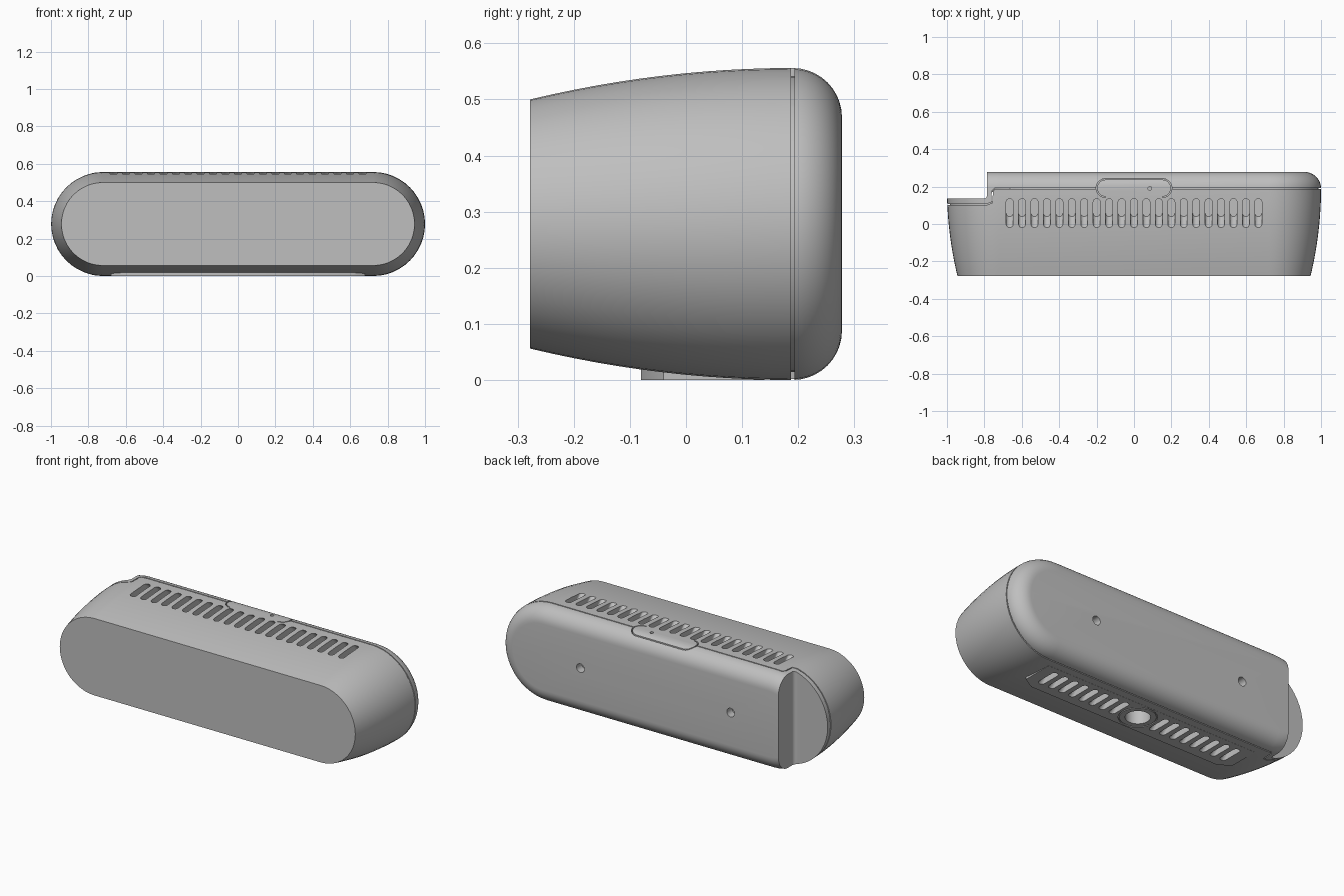
import bpy, bmesh
from math import sin, cos, pi, radians
from mathutils import Vector

if "Cube" in bpy.data.objects:
    bpy.data.objects.remove(bpy.data.objects["Cube"])

grey = bpy.data.materials.new("plain_grey")
grey.use_nodes = True
COLOUR = (0.52, 0.52, 0.52, 1)
grey.diffuse_color = COLOUR
grey.node_tree.nodes["Principled BSDF"].inputs["Base Color"].default_value = COLOUR

MID_Z, HALF, RADIUS, BACK = 0.278, 0.722, 0.278, 0.278
SEAM_Y, PITCH = 0.19, 0.0665


def make(name, bm):
    bmesh.ops.recalc_face_normals(bm, faces=bm.faces)
    mesh = bpy.data.meshes.new(name)
    bm.to_mesh(mesh)
    bm.free()
    mesh.materials.append(grey)
    obj = bpy.data.objects.new(name, mesh)
    bpy.context.collection.objects.link(obj)
    return obj


def loft(bm, rings):
    """Skin a list of closed rings and cap both ends."""
    loops = [[bm.verts.new(p) for p in ring] for ring in rings]
    n = len(loops[0])
    for a, b in zip(loops, loops[1:]):
        for i in range(n):
            bm.faces.new((a[i], a[(i + 1) % n], b[(i + 1) % n], b[i]))
    bm.faces.new(loops[0])
    bm.faces.new(loops[-1])


def stadium(half, r, n=24):
    """Outline of a capsule lying along its first axis."""
    pts = []
    for side in (1, -1):
        for i in range(n + 1):
            a = side * pi / 2 - pi / 2 * (1 + side) + pi * i / n
            a = -pi / 2 + pi * i / n + (0 if side == 1 else pi)
            pts.append((side * half + r * cos(a), r * sin(a)))
    return pts


def circle(r, n=32):
    return [(r * cos(2 * pi * i / n), r * sin(2 * pi * i / n)) for i in range(n)]


def plan_prism(bm, outline, z0, z1, shift=0.0):
    """Extrude an xy outline in z, optionally slanting in y."""
    loft(bm, [[(x, y, z0) for x, y in outline],
              [(x, y + shift, z1) for x, y in outline]])


def depth_prism(bm, outline, cx, y0, y1):
    """Extrude an xz outline in y."""
    loft(bm, [[(cx + x, y, MID_Z + z) for x, z in outline] for y in (y0, y1)])


def ribbon(path, w=0.003):
    """Thin closed outline following an open xy path."""
    pts = [Vector(p) for p in path]
    left, right = [], []
    for i, p in enumerate(pts):
        t = (pts[min(i + 1, len(pts) - 1)] - pts[max(i - 1, 0)]).normalized()
        nrm = Vector((-t.y, t.x)) * w
        left.append(tuple(p + nrm))
        right.append(tuple(p - nrm))
    return left + right[::-1]


def combine(target, bm, operation):
    tool = make("helper", bm)
    tool.hide_render = True
    mod = target.modifiers.new("combine", "BOOLEAN")
    mod.operation, mod.solver, mod.object = operation, "EXACT", tool
    bpy.context.view_layer.objects.active = target
    bpy.ops.object.modifier_apply(modifier=mod.name)
    bpy.data.objects.remove(tool)


# Main shell: swelling capsule section with a rounded back edge
profile = []
for i in range(13):
    t = 1 - i / 12
    profile.append((SEAM_Y - 0.468 * t, RADIUS - 0.056 * t * t))
FILLET = BACK - SEAM_Y
for i in range(1, 11):
    a = pi / 2 * i / 10
    profile.append((SEAM_Y + FILLET * sin(a), RADIUS - FILLET + FILLET * cos(a)))
bm = bmesh.new()
loft(bm, [[(x, y, MID_Z + z) for x, z in stadium(HALF, r)] for y, r in profile])
housing = make("speaker_housing", bm)

# Foot pad underneath
bm = bmesh.new()
plan_prism(bm, [(-0.68, 0.14), (-0.68, -0.04), (-0.61, -0.08),
                (0.61, -0.08), (0.68, -0.04), (0.68, 0.14)], 0, 0.06)
combine(housing, bm, "UNION")

# Notch in the back right corner, with a filleted inner corner
bm = bmesh.new()
corner = [(-0.805 + 0.02 * sin(pi / 12 * i), 0.155 - 0.02 * cos(pi / 12 * i))
          for i in range(7)]
plan_prism(bm, [(-1.2, 0.135)] + corner + [(-0.785, 0.5), (-1.2, 0.5)], -0.2, 0.8)
combine(housing, bm, "DIFFERENCE")

# Seam between shell and back cover, interrupted on top by the tab
jog = [(-1.2, 0.105), (-0.785, 0.105), (-0.76, 0.115), (-0.757, 0.175), (-0.745, SEAM_Y)]
bm = bmesh.new()
plan_prism(bm, ribbon(jog + [(1.2, SEAM_Y)]), -0.1, 0.5)
combine(housing, bm, "DIFFERENCE")
bm = bmesh.new()
plan_prism(bm, ribbon(jog + [(-0.2, SEAM_Y)]), 0.49, 0.7)
plan_prism(bm, ribbon([(0.2, SEAM_Y), (1.2, SEAM_Y)]), 0.49, 0.7)
combine(housing, bm, "DIFFERENCE")

# Solid cores that close the seam a little below the surface
bm = bmesh.new()
depth_prism(bm, stadium(0.611, 0.264), 0.111, 0.17, 0.21)
combine(housing, bm, "UNION")
bm = bmesh.new()
depth_prism(bm, circle(0.262, 48), -HALF, 0.09, 0.12)
combine(housing, bm, "UNION")

# Slanted vent slots above and below
bm = bmesh.new()
for k in range(-10, 11):
    top = [(k * PITCH + y, 0.022 + x) for x, y in stadium(0.064, 0.0185, 8)]
    plan_prism(bm, top, 0.586, 0.486, 0.1)
    if 2 <= abs(k) <= 9:
        low = [(k * PITCH + y, 0.01 + x) for x, y in stadium(0.05, 0.0185, 8)]
        plan_prism(bm, low, -0.03, 0.07, 0.1)

# Threaded socket below and two mounting holes in the back
plan_prism(bm, [(x, y + 0.03) for x, y in circle(0.065)], -0.03, 0.1)
for side in (-1, 1):
    depth_prism(bm, circle(0.025, 24), side * 0.48, 0.23, 0.3)
combine(housing, bm, "DIFFERENCE")

# Groove ring around the socket
bm = bmesh.new()
rings = []
for r, z in ((0.1, -0.02), (0.1, 0.006), (0.094, 0.006), (0.094, -0.02)):
    rings.append([bm.verts.new((x, y + 0.03, z)) for x, y in circle(r)])
for a, b in zip(rings, rings[1:] + rings[:1]):
    for i in range(len(a)):
        j = (i + 1) % len(a)
        bm.faces.new((a[i], a[j], b[j], b[i]))
combine(housing, bm, "DIFFERENCE")

# Tab outline and indicator dot on top
tab = []
for i in range(13):
    a = radians(270 - 15 * i)
    tab.append((-0.152 + 0.048 * cos(a), 0.192 + 0.048 * sin(a)))
tab += [(-x, y) for x, y in reversed(tab)]
bm = bmesh.new()
plan_prism(bm, ribbon(tab), 0.53, 0.65)
plan_prism(bm, [(x + 0.085, y + SEAM_Y) for x, y in circle(0.01, 16)], 0.54, 0.65)
combine(housing, bm, "DIFFERENCE")

# Smooth shading with crisp edges
bpy.ops.object.select_all(action="DESELECT")
housing.select_set(True)
bpy.context.view_layer.objects.active = housing
bpy.ops.object.shade_smooth_by_angle(angle=radians(30))
